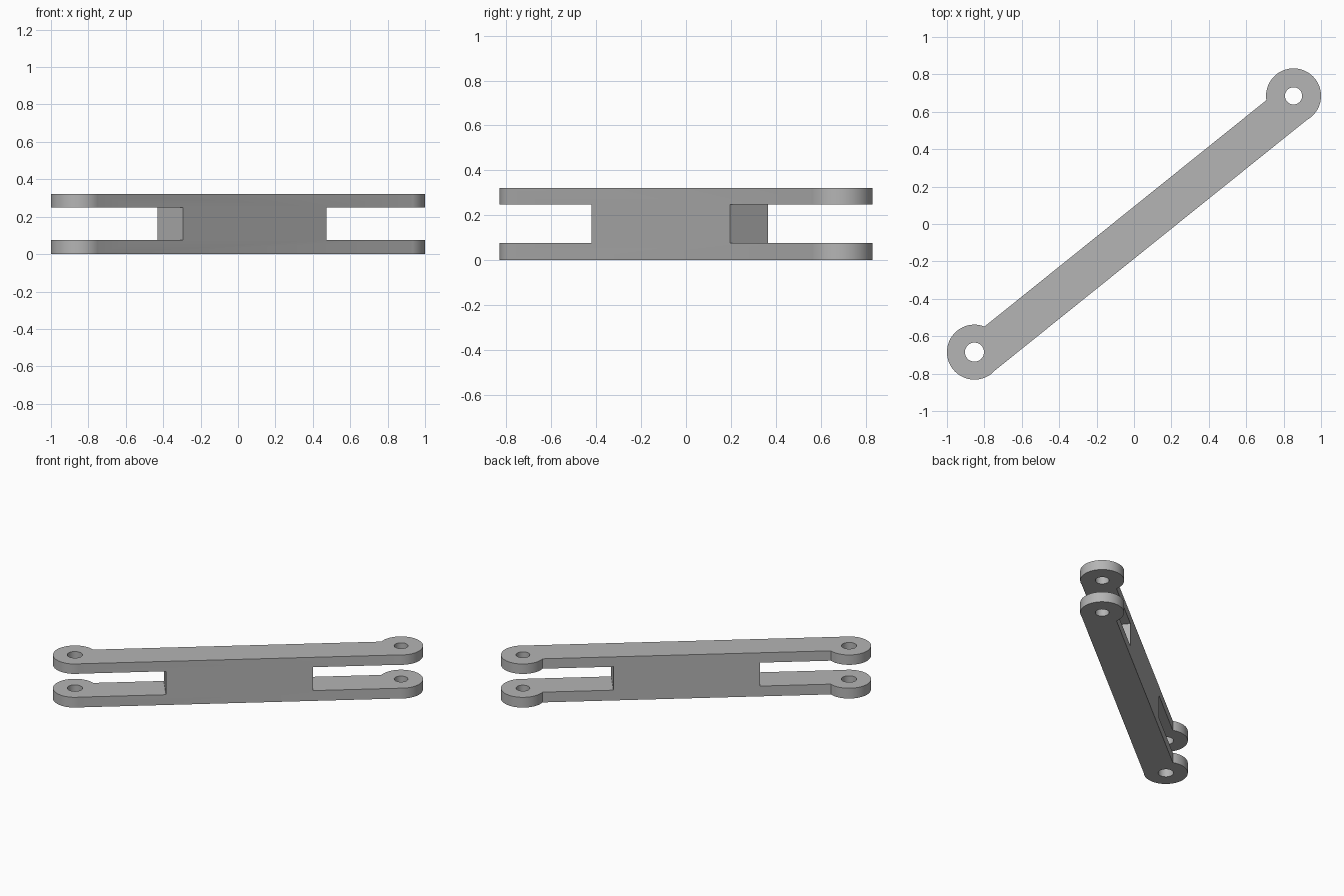
import bpy, bmesh, math
from math import sin, cos, radians, pi
from mathutils import Matrix

cube = bpy.data.objects.get("Cube")
if cube:
    bpy.data.objects.remove(cube, do_unlink=True)

HEIGHT = 0.322
EYE_X, EYE_Y, EYE_R = 0.853, 0.685, 0.147
REACH = math.hypot(EYE_X, EYE_Y)           # eye distance along the bar
TURN = Matrix.Rotation(math.atan2(EYE_Y, EYE_X), 4, 'Z')
BAR_TOP, BAR_BOTTOM = 0.073, -0.145        # bar edges across its length

grey = bpy.data.materials.new("plain grey")
grey.use_nodes = True
colour = (0.46, 0.46, 0.46, 1)
grey.diffuse_color = colour
grey.node_tree.nodes["Principled BSDF"].inputs["Base Color"].default_value = colour


def arc(cx, r, start, end, n):
    """Points of an arc around (cx, 0), angles in radians."""
    return [(cx + r * cos(start + (end - start) * i / n),
             r * sin(start + (end - start) * i / n)) for i in range(n + 1)]


def extruded(name, loops, z0, z1):
    """Solid from an outer loop and optional hole loops."""
    bm = bmesh.new()
    edges = []
    for loop in loops:
        vs = [bm.verts.new((x, y, z0)) for x, y in loop]
        edges += [bm.edges.new((vs[i - 1], vs[i])) for i in range(len(vs))]
    bmesh.ops.triangle_fill(bm, edges=edges, use_beauty=True, normal=(0, 0, 1))
    new = bmesh.ops.extrude_face_region(bm, geom=bm.faces[:], use_keep_orig=True)["geom"]
    top = [g for g in new if isinstance(g, bmesh.types.BMVert)]
    bmesh.ops.translate(bm, verts=top, vec=(0, 0, z1 - z0))
    bmesh.ops.recalc_face_normals(bm, faces=bm.faces[:])
    bmesh.ops.transform(bm, matrix=TURN, verts=bm.verts[:])
    mesh = bpy.data.meshes.new(name)
    bm.to_mesh(mesh)
    bm.free()
    mesh.materials.append(grey)
    ob = bpy.data.objects.new(name, mesh)
    bpy.context.collection.objects.link(ob)
    return ob


# Link body: straight bar with a round eye at each end and a pin hole through each
up = math.asin(BAR_TOP / EYE_R)
down = math.asin(BAR_BOTTOM / EYE_R)
outline = arc(-REACH, EYE_R, up, 2 * pi + down, 64)
outline += arc(REACH, EYE_R, pi - down, 3 * pi - up, 64)
holes = [arc(c, r, 0, 2 * pi, 48)[:-1] for c, r in ((-REACH, 0.051), (REACH, 0.046))]
body = extruded("link_body", [outline] + holes, 0, HEIGHT)

# Fork slots: open the middle of both ends, leaving two plates
for side, inner in (("right", -0.493), ("left", 0.492)):
    outer = math.copysign(1.5, inner)
    box = [(inner, -0.4), (outer, -0.4), (outer, 0.4), (inner, 0.4)]
    cutter = extruded(side + "_slot_cutter", [box], 0.076, 0.249)
    cutter.hide_render = True
    cutter.hide_set(True)
    mod = body.modifiers.new(side + "_slot", 'BOOLEAN')
    mod.operation = 'DIFFERENCE'
    mod.solver = 'EXACT'
    mod.object = cutter

# Apply the cuts and drop the cutters
bpy.context.view_layer.objects.active = body
bpy.ops.object.select_all(action='DESELECT')
body.select_set(True)
for mod in list(body.modifiers):
    cutter = mod.object
    bpy.ops.object.modifier_apply(modifier=mod.name)
    bpy.data.objects.remove(cutter, do_unlink=True)

bpy.ops.object.shade_smooth_by_angle(angle=radians(25))
